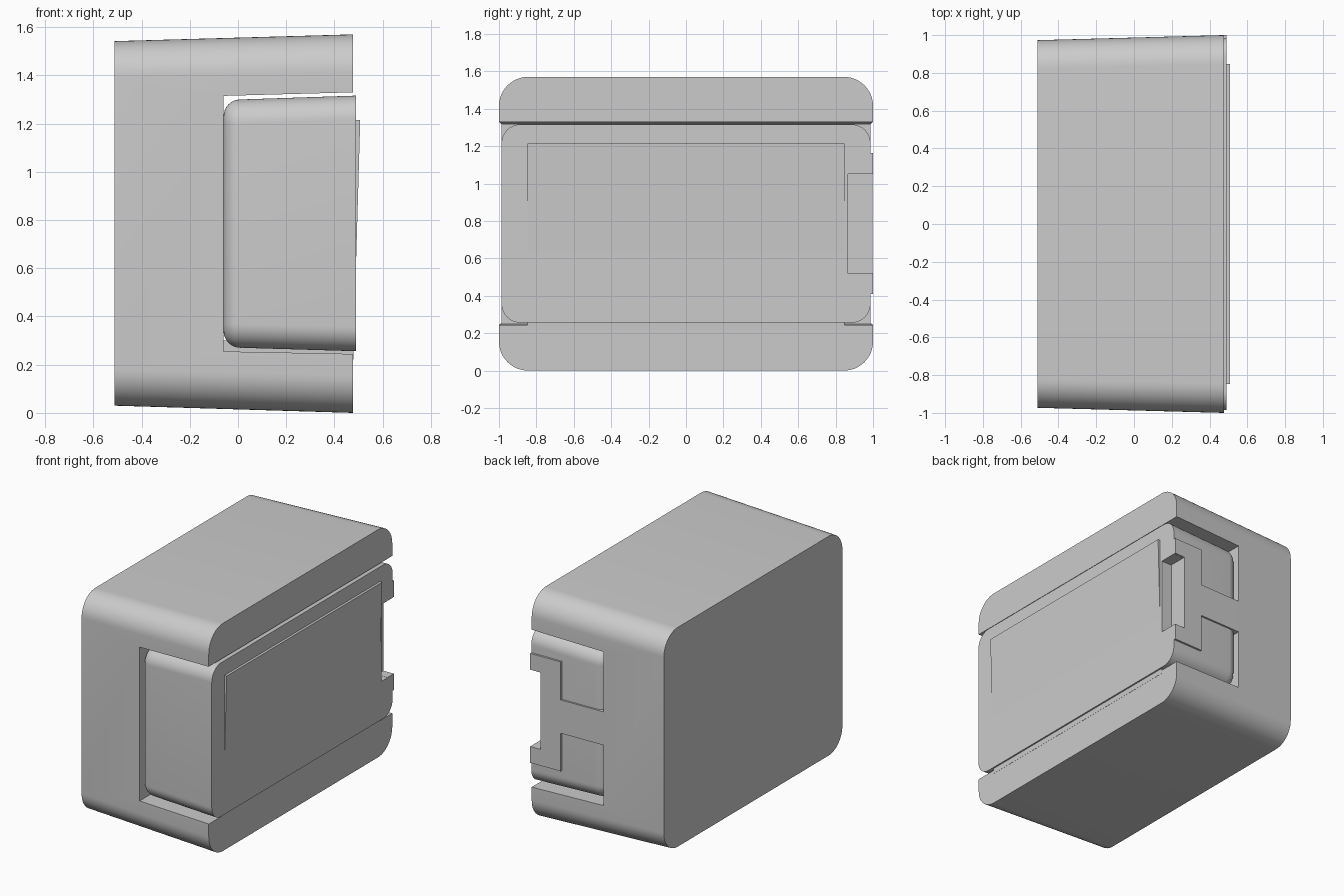
import bpy
import bmesh
from math import sin, cos, pi, radians

if "Cube" in bpy.data.objects:
    bpy.data.objects.remove(bpy.data.objects["Cube"])

GREY = (0.6, 0.6, 0.6, 1)
mat = bpy.data.materials.new("light grey")
mat.use_nodes = True
mat.diffuse_color = GREY
mat.node_tree.nodes["Principled BSDF"].inputs["Base Color"].default_value = GREY


def make(name, bm):
    bmesh.ops.recalc_face_normals(bm, faces=bm.faces)
    mesh = bpy.data.meshes.new(name)
    bm.to_mesh(mesh)
    bm.free()
    mesh.materials.append(mat)
    obj = bpy.data.objects.new(name, mesh)
    bpy.context.collection.objects.link(obj)
    return obj


def bridge(bm, loops):
    """Skin closed vertex loops and cap both ends."""
    for a, b in zip(loops, loops[1:]):
        for i in range(len(a)):
            j = (i + 1) % len(a)
            bm.faces.new((a[i], a[j], b[j], b[i]))
    bm.faces.new(loops[0])
    bm.faces.new(loops[-1])


def loft(name, sections, steps=12):
    """Rounded rectangles (x, half width, low z, high z, radius) along x."""
    bm = bmesh.new()
    loops = []
    for x, hy, z0, z1, r in sections:
        corners = ((hy - r, z1 - r), (r - hy, z1 - r), (r - hy, z0 + r), (hy - r, z0 + r))
        loop = []
        for q, (cy, cz) in enumerate(corners):
            for k in range(steps + 1):
                t = (q + k / steps) * pi / 2
                loop.append(bm.verts.new((x, cy + r * cos(t), cz + r * sin(t))))
        loops.append(loop)
    bridge(bm, loops)
    return make(name, bm)


def prism(name, outline, y0, y1):
    """Extrude an x-z outline along y; y1 may depend on x."""
    bm = bmesh.new()
    outer = y1 if callable(y1) else lambda x: y1
    near = [bm.verts.new((x, y0, z)) for x, z in outline]
    far = [bm.verts.new((x, outer(x), z)) for x, z in outline]
    bridge(bm, [near, far])
    return make(name, bm)


def cut(obj, cutter):
    mod = obj.modifiers.new("cut", "BOOLEAN")
    mod.operation = "DIFFERENCE"
    mod.solver = "EXACT"
    mod.object = cutter
    bpy.context.view_layer.objects.active = obj
    bpy.ops.object.modifier_apply(modifier=mod.name)
    bpy.data.objects.remove(cutter)


def smooth(obj):
    bpy.ops.object.select_all(action="DESELECT")
    obj.select_set(True)
    bpy.context.view_layer.objects.active = obj
    bpy.ops.object.shade_smooth_by_angle(angle=radians(30))


BACK, FACE, SLOT = -0.512, 0.477, -0.06


def body_side(x):
    return 0.973 + 0.027 * (x - BACK) / (FACE - BACK)


# Tapered housing with a slot running through its open side
body = loft("housing", [(BACK, body_side(BACK), 0.03, 1.542, 0.15),
                        (FACE, body_side(FACE), 0.0, 1.57, 0.155)])
cut(body, prism("slot_cutter", [(SLOT, 0.255), (0.6, 0.242), (0.6, 1.333), (SLOT, 1.315)],
                -1.2, 1.2))
smooth(body)

# Drawer insert, rounded at its inner end
R = 0.07
sections = []
for k in range(9):
    t = k / 8 * pi / 2
    inset = R * (1 - sin(t))
    sections.append((SLOT + R * (1 - cos(t)), 0.976 - inset, 0.27 + inset, 1.3 - inset,
                     0.1 - inset))
sections.append((0.49, 0.986, 0.256, 1.316, 0.1))
insert = loft("insert", sections)
cut(insert, prism("notch_cutter", [(0.41, 0.52), (0.6, 0.52), (0.6, 1.05), (0.41, 1.05)],
                  0.865, 1.2))
smooth(insert)

# T-shaped clasp, flush with the housing's back
half = [(SLOT, 0.115), (0.26, 0.115), (0.26, 0.377), (0.489, 0.377), (0.489, 0.265),
        (0.41, 0.265)]
MID = 0.786
clasp = ([(x, MID + h) for x, h in half]
         + [(x, MID - h) for x, h in reversed(half)])
prism("clasp", clasp, 0.93, lambda x: min(body_side(x), 1.0))

# Slightly tilted front panel and the support strip under the insert
prism("front_panel", [(0.44, 0.22), (0.478, 0.22), (0.507, 1.215), (0.44, 1.215)],
      -0.847, 0.847)
prism("support_strip", [(SLOT, 0.22), (0.476, 0.22), (0.476, 0.3), (SLOT, 0.3)],
      -0.847, 0.847)
